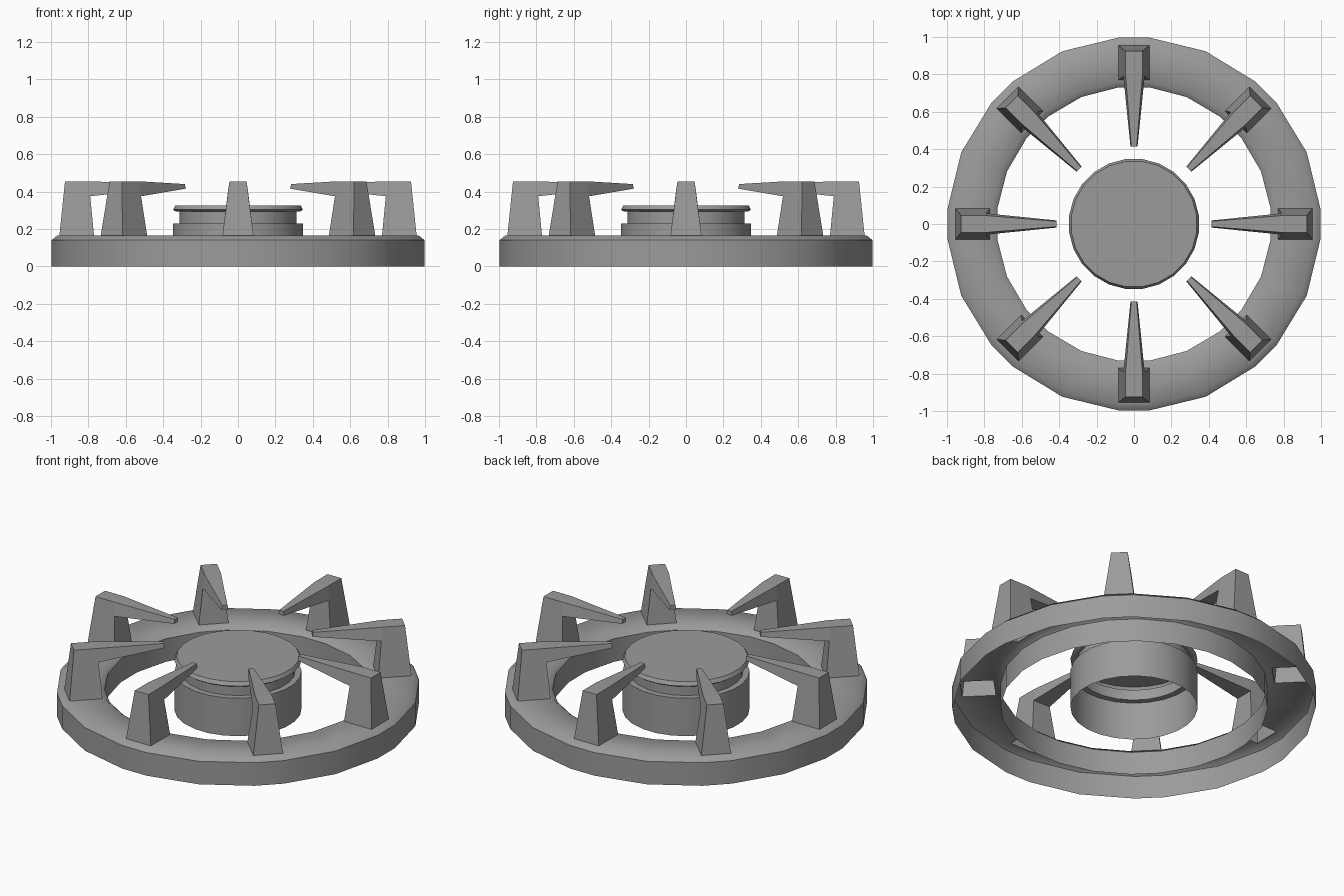
import bpy, bmesh
from math import sin, cos, asin, pi, radians

if "Cube" in bpy.data.objects:
    bpy.data.objects.remove(bpy.data.objects["Cube"])

HALF = 0.083  # half width of a support foot

iron = bpy.data.materials.new("dark_iron")
iron.diffuse_color = (0.33, 0.33, 0.33, 1)
iron.use_nodes = True
iron.node_tree.nodes["Principled BSDF"].inputs["Base Color"].default_value = iron.diffuse_color


def make_object(name, verts, faces, smooth_angle=0, fix_normals=False):
    mesh = bpy.data.meshes.new(name)
    mesh.from_pydata(verts, [], faces)
    if fix_normals:
        bm = bmesh.new()
        bm.from_mesh(mesh)
        bmesh.ops.recalc_face_normals(bm, faces=bm.faces)
        bm.to_mesh(mesh)
        bm.free()
    if smooth_angle:
        mesh.shade_smooth()
        mesh.set_sharp_from_angle(angle=radians(smooth_angle))
    mesh.materials.append(iron)
    obj = bpy.data.objects.new(name, mesh)
    bpy.context.collection.objects.link(obj)
    return obj


def place(r, side, z, angle):
    """Point at distance r along a spoke, shifted sideways."""
    return (r * cos(angle) - side * sin(angle), r * sin(angle) + side * cos(angle), z)


# Outer ring: hollow shell, open below, with openings under the supports
profile = [(1.0, 0), (1.0, 0.14), (0.97, 0.165), (0.765, 0.165), (0.735, 0.14), (0.735, 0)]
n = len(profile)
verts, faces = [], []
for k in range(8):
    for part in range(3):
        for r, z in profile:
            a = k * pi / 4 + (pi / 8 if part == 2 else (2 * part - 1) * asin(HALF / r))
            verts.append((r * cos(a), r * sin(a), z))
for c in range(24):
    d = (c + 1) % 24
    for j in range(n - 1):
        quad = [c * n + j, d * n + j, d * n + j + 1, c * n + j + 1]
        if c % 3 == 0 and j == 2:
            # frame the opening at the support foot
            a = c // 3 * pi / 4
            b = len(verts)
            verts += [place(r, s * HALF, 0.165, a)
                      for r, s in ((0.955, -1), (0.955, 1), (0.77, 1), (0.77, -1))]
            for e in range(4):
                f = (e + 1) % 4
                faces.append([quad[e], quad[f], b + f, b + e])
        else:
            faces.append(quad)
make_object("outer_ring", verts, faces, smooth_angle=45)

# Pan supports: tapered leg with a thin arm reaching inward (r, z, half width)
outline = [(0.955, 0.165, HALF), (0.925, 0.455, 0.046), (0.80, 0.455, 0.046),
           (0.415, 0.44, 0.014), (0.415, 0.415, 0.019), (0.79, 0.375, 0.057),
           (0.77, 0.165, HALF)]
m = len(outline)
for k in range(8):
    a = k * pi / 4
    verts = [place(r, s * w, z, a) for s in (-1, 1) for r, z, w in outline]
    faces = [[i, i + 1, i + 1 + m, i + m] for i in range(m - 1)]
    for o in (0, m):
        faces += [[o, o + 1, o + 2, o + 5, o + 6], [o + 2, o + 3, o + 4, o + 5]]
    make_object(f"pan_support_{k + 1}", verts, faces, fix_normals=True)

# Burner: lathed shell, open below, with neck and cap
rings = [(0.35, 0), (0.35, 0.23), (0.315, 0.23), (0.315, 0.293),
         (0.335, 0.293), (0.35, 0.303), (0.338, 0.325)]
SIDES = 24
verts = [(r * cos((i + 0.5) * 2 * pi / SIDES), r * sin((i + 0.5) * 2 * pi / SIDES), z)
         for r, z in rings for i in range(SIDES)]
faces = [[j * SIDES + i, j * SIDES + (i + 1) % SIDES,
          (j + 1) * SIDES + (i + 1) % SIDES, (j + 1) * SIDES + i]
         for j in range(len(rings) - 1) for i in range(SIDES)]
faces.append([(len(rings) - 1) * SIDES + i for i in range(SIDES)])
make_object("burner", verts, faces, smooth_angle=30)
